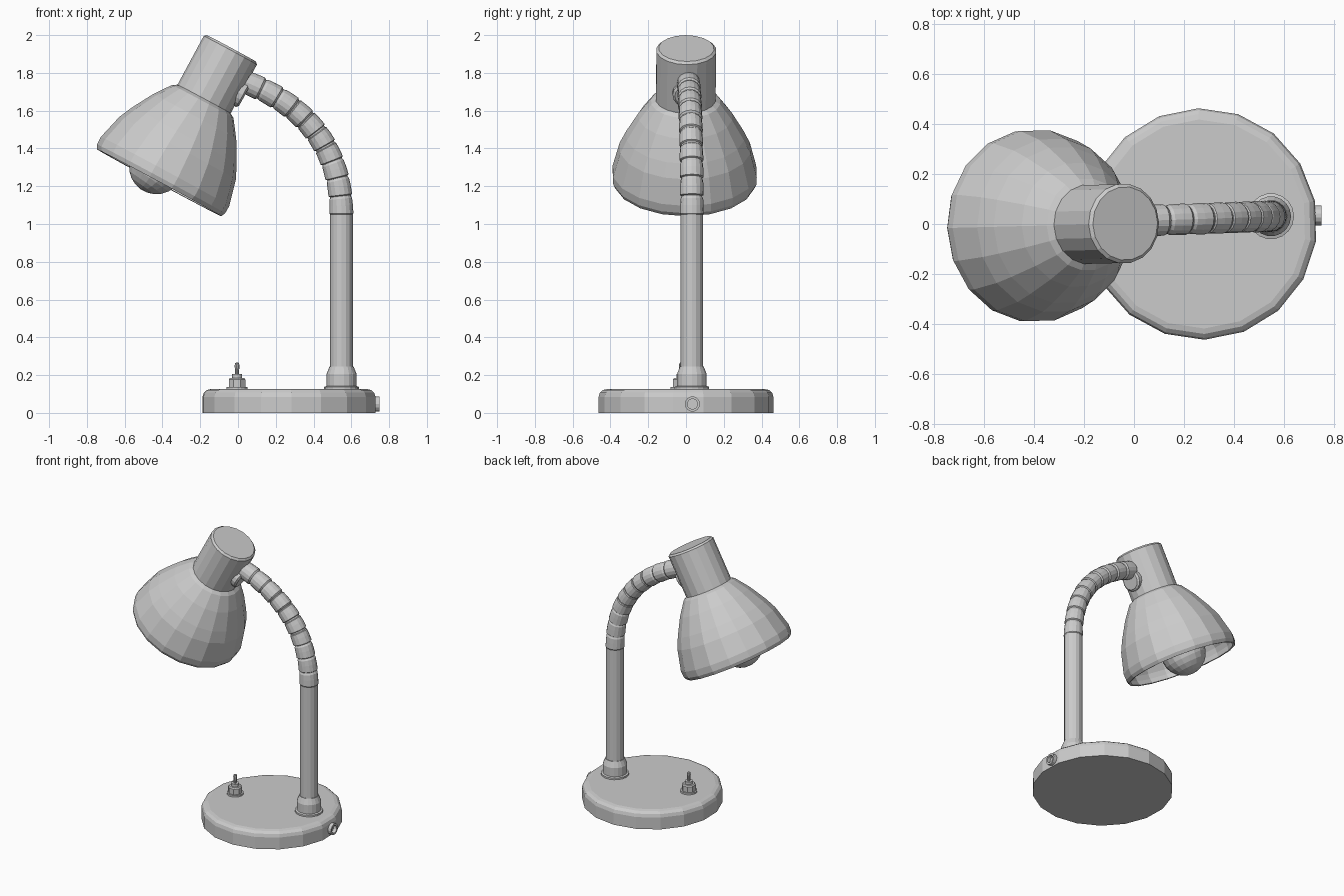
import bpy, bmesh
from math import sin, cos, radians, tau
from mathutils import Vector, Matrix
from mathutils.geometry import interpolate_bezier

if "Cube" in bpy.data.objects:
    bpy.data.objects.remove(bpy.data.objects["Cube"])


def mesh_object(name, rings, closed_profile=False):
    """Skin a list of rings; one-point rings become poles."""
    bm = bmesh.new()
    loops = [[bm.verts.new(p) for p in ring] for ring in rings]
    pairs = list(zip(loops, loops[1:]))
    if closed_profile:
        pairs.append((loops[-1], loops[0]))
    for a, b in pairs:
        n = max(len(a), len(b))
        for i in range(n):
            j = (i + 1) % n
            if len(a) == 1:
                bm.faces.new((a[0], b[i], b[j]))
            elif len(b) == 1:
                bm.faces.new((a[i], b[0], a[j]))
            else:
                bm.faces.new((a[i], b[i], b[j], a[j]))
    if not closed_profile:
        for loop in (loops[0], loops[-1]):
            if len(loop) > 2:
                bm.faces.new(loop)
    bmesh.ops.recalc_face_normals(bm, faces=bm.faces)
    me = bpy.data.meshes.new(name)
    bm.to_mesh(me)
    bm.free()
    ob = bpy.data.objects.new(name, me)
    bpy.context.collection.objects.link(ob)
    return ob


def lathe(name, profile, origin, axis=(0, 0, 1), sides=18, phase=0, closed_profile=False):
    """Revolve (radius, height) points about an axis through origin."""
    m = Matrix.Translation(origin) @ Vector(axis).to_track_quat('Z', 'Y').to_matrix().to_4x4()
    rings = []
    for r, h in profile:
        if r < 1e-6:
            rings.append([m @ Vector((0, 0, h))])
        else:
            angles = [radians(phase) + tau * i / sides for i in range(sides)]
            rings.append([m @ Vector((r * cos(a), r * sin(a), h)) for a in angles])
    return mesh_object(name, rings, closed_profile)


# Base disc with rounded upper edge
lathe("base", [(.463, 0), (.463, .085), (.456, .107), (.44, .121), (.418, .126)],
      (.27, 0, 0), phase=11.5)

# Pole and its collar
POLE = (.548, .031, 0)
lathe("pole", [(.06, .12), (.06, 1.05)], POLE, sides=16)
lathe("pole_collar", [(.092, .12), (.092, .138), (.08, .142), (.08, .205), (.064, .245), (.05, .245)],
      POLE, sides=18)

# Toggle switch: flange, nut, bushing, lever
SWITCH = (-.005, -.025, 0)
lathe("switch_flange", [(.056, .12), (.056, .138)], SWITCH, sides=16)
lathe("switch_nut", [(.047, .135), (.047, .178), (.04, .186)], SWITCH, sides=8, phase=22.5)
lathe("switch_bushing", [(.026, .18), (.026, .205)], SWITCH, sides=12)
lathe("switch_lever", [(.009, .2), (.013, .25), (.01, .264), (0, .268)], SWITCH, sides=10)

# Cable outlet on the edge of the base
lathe("cable_outlet", [(.04, 0), (.04, .06), (.027, .06), (.027, .03), (0, .03)],
      (.69, .034, .047), (1, 0, 0), sides=14)

# Flexible neck: overlapping segments along a curve
path = interpolate_bezier(*[Vector((x, .012 + .035 * x, z)) for x, z in
                            ((.548, 1.045), (.548, 1.40), (.36, 1.63), (.03, 1.755))], 200)
last = len(path) - 1


def neck_ring(u, r, sides=16):
    i = min(max(round(u * last), 0), last)
    t = (path[min(i + 1, last)] - path[max(i - 1, 0)]).normalized()
    side = Vector((0, 1, 0))
    side = (side - t * side.dot(t)).normalized()
    up = t.cross(side)
    return [path[i] + r * (cos(tau * k / sides) * side + sin(tau * k / sides) * up)
            for k in range(sides)]


SEGMENTS = 10
rings = []
for s in range(SEGMENTS):
    for f, r in ((0, .055), (.08, .063), (.5, .062), (.86, .06), (.94, .055)):
        rings.append(neck_ring((s + f) / SEGMENTS, r))
rings.append(neck_ring(1, .055))
mesh_object("flexible_neck", rings)

# Lamp head: holder cap, then hollow shade around the same axis
HEAD = Vector((-.035, .002, 1.93))
DOWN = Vector((-.474, -.012, -.88)).normalized()
lathe("lamp_holder", [(.147, 0), (.16, .012), (.16, .325)], HEAD, DOWN, phase=10)
outer = [(.16, .305), (.185, .32), (.25, .41), (.315, .525), (.35, .6), (.386, .74), (.385, .785), (.374, .808)]
inner = [(.36, .806), (.368, .775), (.368, .74), (.333, .605), (.298, .53), (.235, .42), (.15, .32)]
lathe("shade", outer + inner, HEAD, DOWN, phase=10, closed_profile=True)

# Collar where the neck meets the holder
lathe("neck_collar", [(.072, 0), (.072, .05), (.06, .06)],
      HEAD + DOWN * .19 + Vector((.105, 0, -.056)), (.88, .03, -.474), sides=16)

# Bulb with tapering neck
start, centre = HEAD + DOWN * .30, Vector((-.43, -.008, 1.305))
length, R = (centre - start).length, .148
ball = [(R * sin(radians(a)), length - R * cos(radians(a))) for a in range(45, 180, 15)]
bulb = lathe("bulb", [(.06, 0), (.065, length * .45)] + ball + [(0, length + R)],
             start, centre - start, sides=18)
